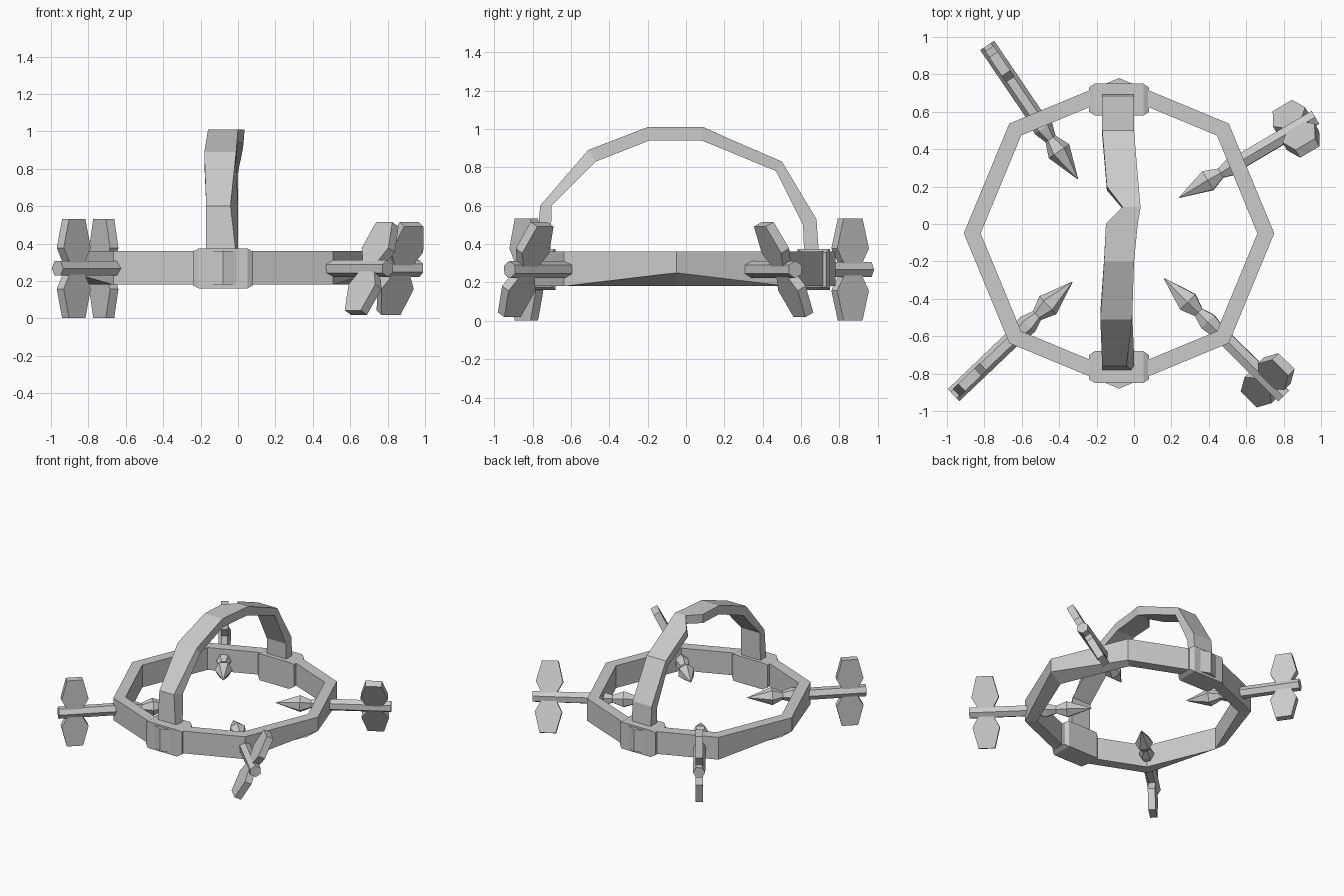
import bpy, bmesh
from math import cos, sin, tau, atan2, radians
from mathutils import Matrix, Vector

cube = bpy.data.objects.get("Cube")
if cube:
    bpy.data.objects.remove(cube, do_unlink=True)

grey = bpy.data.materials.new("plain grey")
grey.use_nodes = True
colour = (0.6, 0.6, 0.6, 1)
grey.diffuse_color = colour
grey.node_tree.nodes["Principled BSDF"].inputs["Base Color"].default_value = colour


def loft(name, rings, closed=False, matrix=Matrix()):
    """Skin a row of equal cross-sections; cap the ends unless closed."""
    bm = bmesh.new()
    rows = [[bm.verts.new(p) for p in ring] for ring in rings]
    count = len(rows[0])
    pairs = list(zip(rows, rows[1:])) + ([(rows[-1], rows[0])] if closed else [])
    for a, b in pairs:
        for i in range(count):
            j = (i + 1) % count
            bm.faces.new((a[i], a[j], b[j], b[i]))
    if not closed:
        bm.faces.new(rows[0])
        bm.faces.new(rows[-1])
    bmesh.ops.recalc_face_normals(bm, faces=bm.faces[:])
    mesh = bpy.data.meshes.new(name)
    bm.to_mesh(mesh)
    bm.free()
    mesh.materials.append(grey)
    obj = bpy.data.objects.new(name, mesh)
    obj.matrix_world = matrix
    bpy.context.collection.objects.link(obj)
    return obj


CX, CY = -0.08, -0.05

# Eight-sided band, with its lower outer corner lifted at the two sides
band = []
for k in range(8):
    c, s = cos(k * tau / 8), sin(k * tau / 8)
    low = 0.25 if k in (0, 4) else 0.18
    section = ((0.74, 0.18), (0.83, low), (0.83, 0.36), (0.74, 0.36))
    band.append([(CX + r * c, CY + r * s, z) for r, z in section])
loft("band", band, closed=True)

# Chamfered sleeves where the handle meets the band
for name, y in (("front_sleeve", -0.765), ("back_sleeve", 0.665)):
    rings = []
    for x, half, high in ((-0.16, 0.065, 0.09), (-0.13, 0.085, 0.107),
                          (0.13, 0.085, 0.107), (0.16, 0.065, 0.09)):
        rings.append([(CX + x, y + a * half, 0.267 + b * high)
                      for a, b in ((-1, -1), (1, -1), (1, 1), (-1, 1))])
    loft(name, rings)

# Arched handle: outer y, z, inner y, z, left x, right x, outer right x
stations = (
    (-0.79, 0.25, -0.71, 0.25, -0.17, 0.0, 0.0),
    (-0.76, 0.60, -0.70, 0.60, -0.17, 0.0, -0.04),
    (-0.51, 0.89, -0.47, 0.83, -0.18, -0.01, -0.01),
    (-0.20, 1.01, -0.19, 0.94, -0.16, 0.0, 0.0),
    (0.00, 1.01, 0.00, 0.94, -0.15, 0.02, 0.02),
    (0.09, 1.01, 0.08, 0.94, -0.06, 0.03, 0.035),
    (0.20, 0.96, 0.18, 0.90, -0.145, 0.025, 0.025),
    (0.50, 0.83, 0.47, 0.78, -0.17, 0.0, 0.0),
    (0.68, 0.53, 0.61, 0.50, -0.17, 0.0, 0.0),
    (0.70, 0.25, 0.62, 0.25, -0.17, 0.0, 0.0),
)
loft("handle", [[(l, yo, zo), (ro, yo, zo), (r, yi, zi), (l, yi, zi)]
                for yo, zo, yi, zi, l, r, ro in stations])


def dart(name, tip, tail, roll):
    """Pointed six-sided dart with two flat paddles near its outer end."""
    tip, tail = Vector(tip), Vector(tail)
    length = (tail - tip).length
    heading = atan2(tail.y - tip.y, tail.x - tip.x)
    matrix = (Matrix.Translation((tip.x, tip.y, 0.267))
              @ Matrix.Rotation(heading, 4, "Z")
              @ Matrix.Rotation(radians(roll), 4, "X"))
    profile = ((0, 0.002), (0.18, 0.066), (0.26, 0.032), (0.33, 0.056),
               (0.40, 0.045), (length, 0.045))
    loft(name + "_shaft", [[(x, r * cos(k * tau / 6), r * sin(k * tau / 6))
                            for k in range(6)] for x, r in profile], matrix=matrix)
    mid = length - 0.12
    outline = ((-0.05, 0.02), (0.05, 0.02), (0.10, 0.11),
               (0.06, 0.265), (-0.06, 0.265), (-0.10, 0.11))
    for side, sign in (("upper", 1), ("lower", -1)):
        loft(f"{name}_{side}_paddle",
             [[(mid + x, y, sign * z) for x, z in outline] for y in (-0.027, 0.027)],
             matrix=matrix)


# Four darts pointing inwards through the band
dart("back_right_dart", (-0.30, 0.24), (-0.785, 0.955), 0)
dart("front_right_dart", (-0.33, -0.31), (-0.965, -0.915), 0)
dart("back_left_dart", (0.24, 0.14), (0.97, 0.57), 27)
dart("front_left_dart", (0.16, -0.29), (0.80, -0.92), -27)
